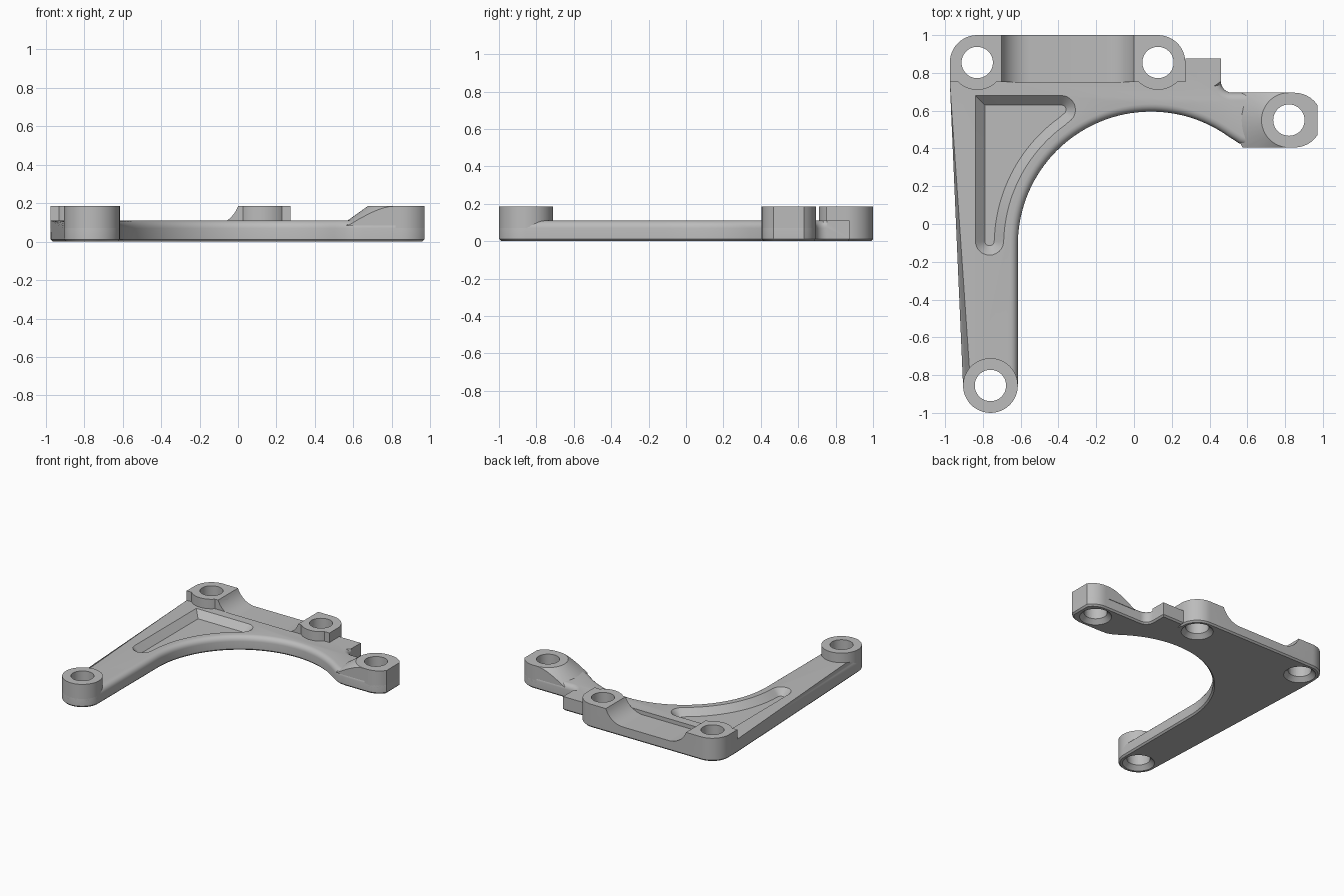
import bpy, bmesh
from math import sin, cos, radians
from mathutils import Vector

cube = bpy.data.objects.get("Cube")
if cube:
    bpy.data.objects.remove(cube)

TOP, PLATE, R = 0.185, 0.11, 0.145
FRONT, BACK_R, BACK_L, LUG = (-0.76, -0.855), (-0.83, 0.855), (0.127, 0.855), (0.82, 0.55)

metal = bpy.data.materials.new("grey metal")
metal.use_nodes = True
metal.diffuse_color = (0.5, 0.5, 0.5, 1)
metal.node_tree.nodes["Principled BSDF"].inputs["Base Color"].default_value = (0.5, 0.5, 0.5, 1)


def arc(c, r, a0, a1, n=12):
    steps = [radians(a0 + (a1 - a0) * i / n) for i in range(n + 1)]
    return [(c[0] + r * cos(a), c[1] + r * sin(a)) for a in steps]


def loft(name, rings):
    """Closed solid through rings of 3D points of equal length."""
    bm = bmesh.new()
    loops = [[bm.verts.new(p) for p in ring] for ring in rings]
    n = len(loops[0])
    for lo, hi in zip(loops, loops[1:]):
        for i in range(n):
            j = (i + 1) % n
            bm.faces.new((lo[i], lo[j], hi[j], hi[i]))
    bm.faces.new(loops[0])
    bm.faces.new(loops[-1])
    bmesh.ops.recalc_face_normals(bm, faces=bm.faces[:])
    mesh = bpy.data.meshes.new(name)
    bm.to_mesh(mesh)
    bm.free()
    ob = bpy.data.objects.new(name, mesh)
    bpy.context.collection.objects.link(ob)
    mesh.materials.append(metal)
    return ob


def prism(name, pts, z0, z1):
    return loft(name, [[(x, y, z) for x, y in pts] for z in (z0, z1)])


def frustum(name, c, r0, r1, z0, z1, n=48):
    ring = lambda r, z: [(x, y, z) for x, y in arc(c, r, 0, 360, n)[:-1]]
    return loft(name, [ring(r0, z0), ring(r1, z1)])


def boolean(ob, tools, operation="DIFFERENCE"):
    bpy.ops.object.select_all(action="DESELECT")
    bpy.context.view_layer.objects.active = ob
    ob.select_set(True)
    for tool in tools:
        mod = ob.modifiers.new("cut", "BOOLEAN")
        mod.operation, mod.solver, mod.object = operation, "EXACT", tool
        bpy.ops.object.modifier_apply(modifier=mod.name)


# Plate outline: hard outer edge, then the edge that gets a rounded top
CENTRE, BOW = (0.09, -0.11), 0.705
hard = [(-0.975, 0.75)] + arc(BACK_R, R, 180, 90) + arc(BACK_L, R, 90, 0)
hard += [(0.272, 0.8), (0.272, 0.875), (0.46, 0.875)]
nose = arc((0.85, 0.55), R, 90, 34, 6) + arc((0.85, 0.55), R, -34, -90, 6)
soft = arc((0.52, 0.755), 0.06, 180, 270, 6) + nose
soft += [(0.65, 0.405), (0.6, 0.41), (0.555, 0.428)]
soft += arc(CENTRE, BOW, 54.4, 180, 48) + arc(FRONT, R, 0, -180, 24)
plate = prism("plate", hard + soft, 0, PLATE)

# Round the inner top edge and chamfer the whole bottom edge
bm = bmesh.new()
bm.from_mesh(plate.data)
soft_points = [Vector((x, y, PLATE)) for x, y in soft]
is_soft = lambda v: any((v.co - p).length < 1e-5 for p in soft_points)
top_edges = [e for e in bm.edges if all(is_soft(v) for v in e.verts)]
bmesh.ops.bevel(bm, geom=top_edges, offset=0.04, segments=5, profile=0.5,
                affect="EDGES", clamp_overlap=False)
low_edges = [e for e in bm.edges if all(v.co.z < 1e-5 for v in e.verts)]
bmesh.ops.bevel(bm, geom=low_edges, offset=0.012, segments=1, affect="EDGES")
bm.to_mesh(plate.data)
bm.free()

# Raised parts
rail = prism("back_rail", [(-0.975, 0.752)] + arc(BACK_R, R, 180, 90)
             + arc(BACK_L, R, 90, 0) + [(0.272, 0.752)], 0.05, TOP)
front_boss = frustum("front_boss", FRONT, R, R, 0.05, TOP)
back_bosses = [frustum(name, c, R, R, 0.05, TOP)
               for name, c in (("back_right_boss", BACK_R), ("back_left_boss", BACK_L))]
lug = prism("side_lug", [(0.82, 0.695)] + nose + [(0.82, 0.405)], 0.05, TOP)
ramp = frustum("side_lug_ramp", LUG, 0.285, R, 0.085, TOP)
slab = prism("ramp_limit", [(0.4, 0.405), (0.4, 0.695), (0.85, 0.695), (0.85, 0.405)], 0, 0.3)
boolean(ramp, [slab], "INTERSECT")

# Channel between the back bosses, with curved ends
profile = [(-0.7, 0.3)] + arc((-0.55, 0.24), 0.16, 200, 270) + arc((-0.15, 0.24), 0.16, 270, 340)
profile += [(0, 0.3)]
channel = loft("channel_cutter", [[(x, y, z) for x, z in profile] for y in (0.75, 1.1)])


# Sloped triangular pocket following the inner bow
def pocket_ring(d, z):
    pts = [(-0.84 + d, 0.68 - d)]
    pts += arc((-0.385, 0.605), 0.075 - d, 90, -56.4)
    pts += arc(CENTRE, 0.78 + d, 123.6, 178.7, 24)[1:-1]
    pts += arc((-0.765, -0.09), 0.075 - d, -1.3, -180)
    return [(x, y, z) for x, y in pts]


pocket = loft("pocket_cutter", [pocket_ring(0.05, 0.06), pocket_ring(-0.01, 0.12)])

# Bolt holes with countersinks underneath
drills = []
for c in (FRONT, BACK_R, BACK_L, LUG):
    drills.append(frustum("drill", c, 0.083, 0.083, -0.1, 0.3))
    drills.append(frustum("countersink", c, 0.125, 0.08, -0.01, 0.035))

boolean(plate, [channel, pocket] + drills)
boolean(rail, [channel] + drills[2:6])
boolean(front_boss, drills[:2])
for boss, k in zip(back_bosses, (2, 4)):
    boolean(boss, [channel] + drills[k:k + 2])
for part in (lug, ramp):
    boolean(part, drills[6:])

for tool in drills + [channel, pocket, slab]:
    bpy.data.objects.remove(tool)

# Smooth curved faces, keep edges sharp
bpy.ops.object.select_all(action="DESELECT")
for part in [plate, rail, front_boss, lug, ramp] + back_bosses:
    part.select_set(True)
    bpy.context.view_layer.objects.active = part
bpy.ops.object.shade_smooth_by_angle(angle=radians(30))
